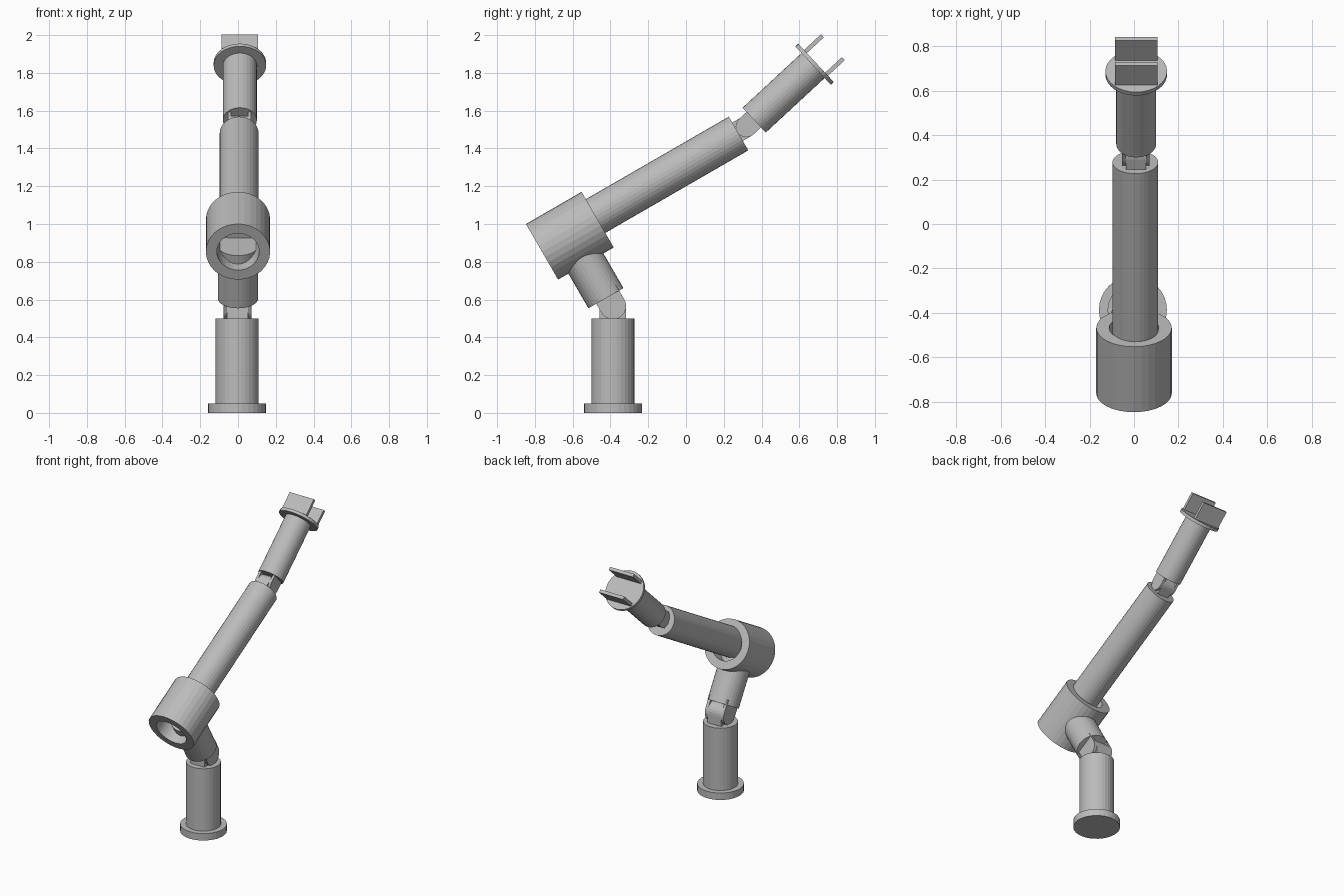
import bpy, bmesh, math
from mathutils import Vector, Matrix

if "Cube" in bpy.data.objects:
    bpy.data.objects.remove(bpy.data.objects["Cube"])

grey = bpy.data.materials.new("plain_grey")
grey.diffuse_color = (0.5, 0.5, 0.5, 1)
grey.use_nodes = True
grey.node_tree.nodes["Principled BSDF"].inputs["Base Color"].default_value = grey.diffuse_color


def frame(origin, tilt):
    # local z runs along the arm; tilt = angle above the horizon in the yz plane
    d = Vector((0, math.cos(tilt), math.sin(tilt)))
    x = Vector((1, 0, 0))
    m = Matrix((x, d.cross(x), d)).transposed().to_4x4()
    m.translation = Vector(origin)
    return m


def finish(name, bm, m):
    bmesh.ops.recalc_face_normals(bm, faces=bm.faces)
    me = bpy.data.meshes.new(name)
    bm.to_mesh(me)
    bm.free()
    me.transform(m)
    me.materials.append(grey)
    ob = bpy.data.objects.new(name, me)
    bpy.context.collection.objects.link(ob)
    return ob


def lathe(name, m, profile, closed=False, n=32):
    # revolve (radius, height) points around local z
    bm = bmesh.new()
    rings = [[bm.verts.new((r * math.cos(2 * math.pi * i / n), r * math.sin(2 * math.pi * i / n), h))
              for i in range(n)] for r, h in profile]
    pairs = list(zip(rings, rings[1:])) + ([(rings[-1], rings[0])] if closed else [])
    for a, b in pairs:
        for i in range(n):
            j = (i + 1) % n
            bm.faces.new((a[i], a[j], b[j], b[i]))
    if not closed:
        bm.faces.new(rings[0])
        bm.faces.new(rings[-1])
    return finish(name, bm, m)


def rod(name, m, r, z0, z1):
    return lathe(name, m, [(r, z0), (r, z1)])


def lug(name, m, x0, x1, half, length):
    # plate with a rounded end centred on the local origin, reaching back along -z
    pts = [(-half, -length), (half, -length)]
    pts += [(half * math.cos(math.pi * i / 12), half * math.sin(math.pi * i / 12)) for i in range(13)]
    bm = bmesh.new()
    a = [bm.verts.new((x0, y, z)) for y, z in pts]
    b = [bm.verts.new((x1, y, z)) for y, z in pts]
    bm.faces.new(a)
    bm.faces.new(b)
    for i in range(len(pts)):
        j = (i + 1) % len(pts)
        bm.faces.new((a[i], a[j], b[j], b[i]))
    return finish(name, bm, m)


def hinge(name, pivot, tilt_in, tilt_out, half, inner, outer, length):
    # central tongue from the lower part, two cheeks from the upper part
    x = pivot[0]
    lug(name + "_tongue", frame(pivot, tilt_in), -inner, inner, half, length)
    for s, side in ((-1, "left"), (1, "right")):
        lug(name + "_cheek_" + side, frame(pivot, tilt_out + math.pi), s * inner, s * outer, half, length)


UP = math.radians(90)
ARM = math.radians(120)
FORE = math.radians(30)
WRIST = math.radians(42.8)

# base and column
base = frame((-0.005, -0.387, 0), UP)
rod("base_plate", base, 0.153, 0, 0.05)
rod("base_column", base, 0.114, 0.04, 0.5)

# shoulder hinge and lower arm
hinge("shoulder", (-0.003, -0.387, 0.565), UP, ARM, 0.07, 0.055, 0.075, 0.09)
elbow_c = Vector((0, -0.615, 0.938))
arm_dir = Vector((0, math.cos(ARM), math.sin(ARM)))
rod("lower_arm", frame(elbow_c, ARM), 0.107, -0.382, -0.06)

# hollow elbow sleeve
lathe("elbow_sleeve", frame(elbow_c, FORE),
      [(0.17, -0.17), (0.17, 0.17), (0.112, 0.17), (0.112, -0.17)], closed=True)

# forearm
fore = frame(elbow_c + arm_dir * 0.022 + Vector((0.006, 0, 0)), FORE)
rod("forearm", fore, 0.103, 0.08, 1.044)

# wrist hinge, wrist and flange
hinge("wrist", (0.008, 0.319, 1.515), FORE, WRIST, 0.056, 0.045, 0.062, 0.08)
hand = frame((0.01, 0.361, 1.55), WRIST)
rod("wrist_barrel", hand, 0.09, 0, 0.43)
rod("wrist_flange", hand, 0.139, 0.425, 0.446)

# gripper fingers
for s, side in ((1, "upper"), (-1, "lower")):
    bm = bmesh.new()
    bmesh.ops.create_cube(bm, size=1, matrix=Matrix.Translation((0, s * 0.082, 0.5))
                          @ Matrix.Diagonal((0.193, 0.022, 0.136, 1)))
    finish("gripper_finger_" + side, bm, hand)
